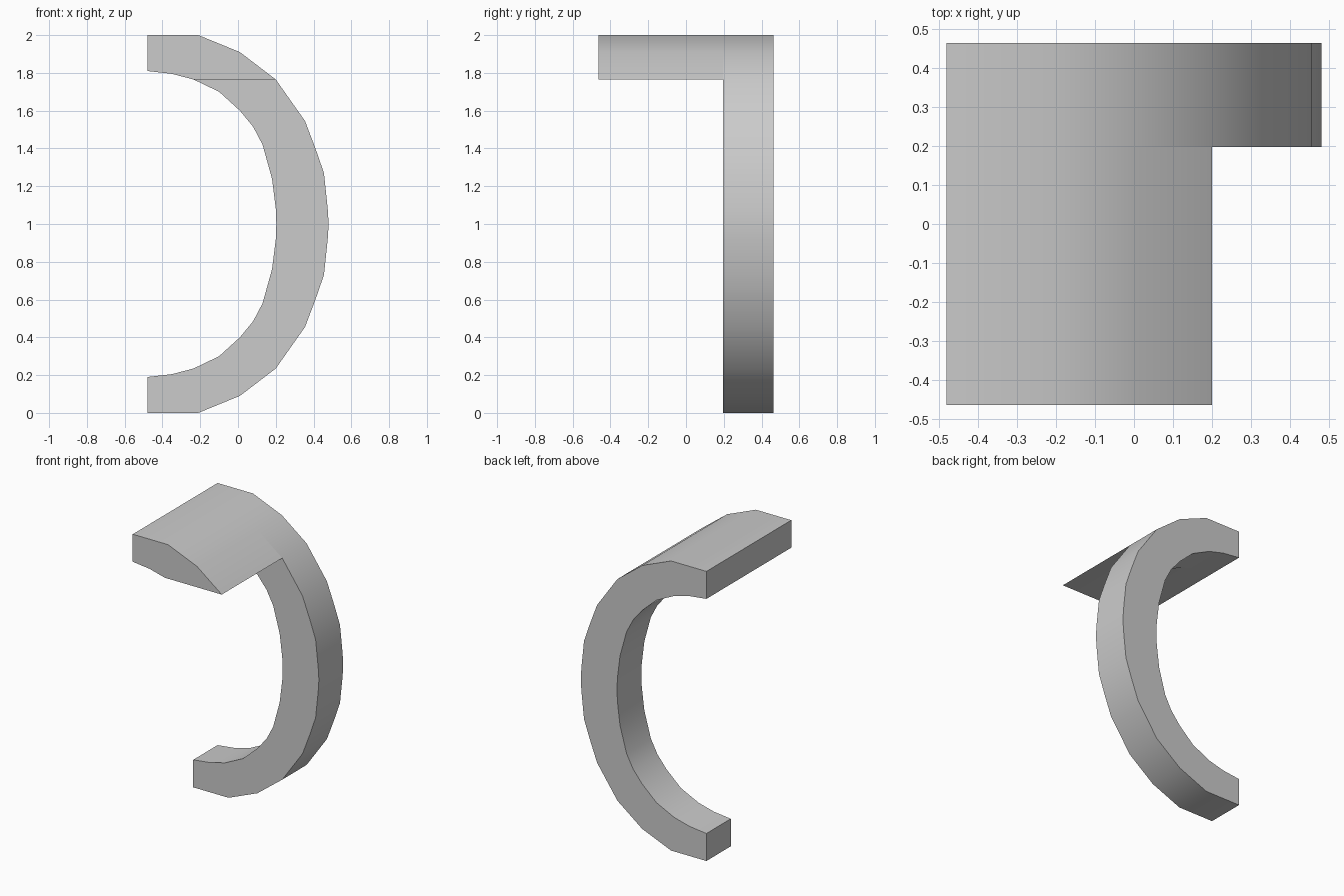
import bpy, bmesh, math

cube = bpy.data.objects.get("Cube")
if cube:
    bpy.data.objects.remove(cube, do_unlink=True)

grey = bpy.data.materials.new("plain_grey")
grey.use_nodes = True
colour = (0.6, 0.6, 0.6, 1)
grey.diffuse_color = colour
grey.node_tree.nodes["Principled BSDF"].inputs["Base Color"].default_value = colour


def extrude_profile(name, points, y_front, y_back):
    """Extrude a closed x-z outline along y."""
    bm = bmesh.new()
    face = bm.faces.new([bm.verts.new((x, y_front, z)) for x, z in points])
    grown = bmesh.ops.extrude_face_region(bm, geom=[face], use_keep_orig=True)
    verts = [v for v in grown["geom"] if isinstance(v, bmesh.types.BMVert)]
    bmesh.ops.translate(bm, verts=verts, vec=(0, y_back - y_front, 0))
    bmesh.ops.recalc_face_normals(bm, faces=bm.faces)
    mesh = bpy.data.meshes.new(name)
    bm.to_mesh(mesh)
    bm.free()
    obj = bpy.data.objects.new(name, mesh)
    bpy.context.collection.objects.link(obj)
    mesh.materials.append(grey)
    bpy.ops.object.select_all(action="DESELECT")
    obj.select_set(True)
    bpy.context.view_layer.objects.active = obj
    bpy.ops.object.shade_smooth_by_angle(angle=math.radians(30))
    return obj


# Upper halves of the outer and inner curves, from the open end to mid height
outer = [(-0.48, 2), (-0.21, 2), (0.01, 1.91), (0.2, 1.765), (0.355, 1.545),
         (0.41, 1.4), (0.455, 1.27), (0.475, 1.08)]
inner = [(-0.48, 1.81), (-0.35, 1.795), (-0.235, 1.765), (-0.1, 1.7), (0.01, 1.6),
         (0.08, 1.515), (0.13, 1.42), (0.18, 1.24), (0.2, 1.08)]


def full_curve(upper, middle):
    return upper + [middle] + [(x, 2 - z) for x, z in reversed(upper)]


# C-shaped arm at the back
arm = full_curve(outer, (0.48, 1)) + full_curve(inner, (0.203, 1))[::-1]
extrude_profile("curved_arm", arm, 0.197, 0.463)

# Canopy reaching forward, with a flat underside
extrude_profile("canopy", outer[:4] + inner[:3][::-1], -0.463, 0.197)
